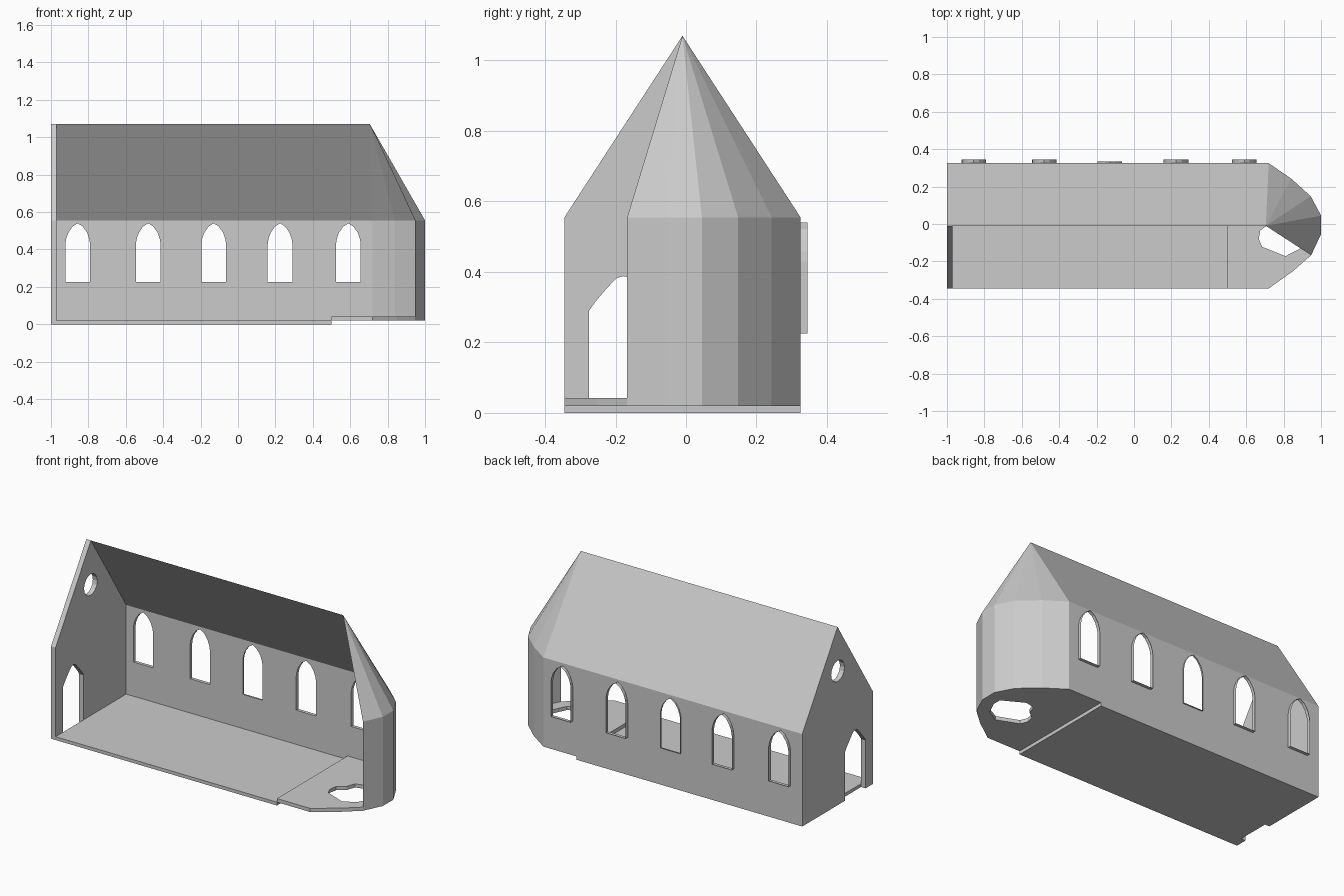
import bpy, bmesh, math
from mathutils import Vector

if "Cube" in bpy.data.objects:
    bpy.data.objects.remove(bpy.data.objects["Cube"])

EAVE, RIDGE, BACK, FRONT = 0.555, 1.07, 0.325, -0.345
APEX = (0.705, -0.01, RIDGE)


def finish(name, bm, solid=False):
    if solid:
        bmesh.ops.recalc_face_normals(bm, faces=bm.faces)
    bmesh.ops.dissolve_limit(bm, angle_limit=0.001, verts=bm.verts, edges=bm.edges)
    me = bpy.data.meshes.new(name)
    bm.to_mesh(me)
    bm.free()
    ob = bpy.data.objects.new(name, me)
    bpy.context.collection.objects.link(ob)
    return ob


def plate(name, outline, holes, place, normal, push=None):
    """Fill an outline with holes; push gives it thickness."""
    bm = bmesh.new()
    edges = []
    for loop in [outline] + holes:
        vs = [bm.verts.new(place(a, b)) for a, b in loop]
        edges += [bm.edges.new((vs[i - 1], vs[i])) for i in range(len(vs))]
    bmesh.ops.triangle_fill(bm, use_beauty=True, edges=edges, normal=normal)
    for f in bm.faces:
        f.normal_update()
        if f.normal.dot(Vector(normal)) < 0:
            f.normal_flip()
    if push:
        res = bmesh.ops.extrude_face_region(bm, geom=bm.faces[:], use_keep_orig=True)
        moved = [g for g in res["geom"] if isinstance(g, bmesh.types.BMVert)]
        bmesh.ops.translate(bm, verts=moved, vec=push)
    return finish(name, bm, bool(push))


def sheet(name, faces):
    bm = bmesh.new()
    for f in faces:
        bm.faces.new([bm.verts.new(p) for p in f])
    bmesh.ops.remove_doubles(bm, verts=bm.verts, dist=0.0001)
    return finish(name, bm)


def arch(c, half, bottom, side):
    """Pointed opening; side lists (fraction of half width, height)."""
    right = [(c + half * f, z) for f, z in side]
    left = [(c - half * f, z) for f, z in reversed(side[:-1])]
    return [(c + half, bottom)] + right + left + [(c - half, bottom)]


# Back wall with five pointed windows
win_side = [(1, 0.43), (0.93, 0.458), (0.76, 0.49), (0.42, 0.522), (0, 0.54)]
windows = [arch(c, 0.066, 0.225, win_side) for c in (-0.857, -0.48, -0.13, 0.225, 0.59)]
wall = [(-1, 0), (0.5, 0), (0.5, 0.02), (0.72, 0.02), (0.72, EAVE), (-1, EAVE)]
plate("back_wall", wall, windows, lambda x, z: (x, BACK, z), (0, 1, 0))

# Window surrounds standing out of the wall
for i, w in enumerate(windows):
    out = 0.335 if i == 2 else 0.345
    sheet(f"window_surround_{i + 1}", [
        [(*w[j - 1], BACK), (*w[j], BACK), (*w[j], out), (*w[j - 1], out)] for j in range(len(w))])
    me = bpy.data.objects[f"window_surround_{i + 1}"].data
    for v in me.vertices:
        v.co = (v.co.x, v.co.z, v.co.y)

# Gable end with off-centre door and round window
door = arch(-0.177, 0.098, 0, [(1, 0.29), (0.82, 0.315), (0.5, 0.352), (0.2, 0.383), (0, 0.388)])
gable = [(BACK, 0), (BACK, EAVE), (-0.01, RIDGE), (FRONT, EAVE), (FRONT, 0)] + door[::-1]
rose = [(-0.012 + 0.063 * math.cos(t * math.pi / 8), 0.805 + 0.063 * math.sin(t * math.pi / 8))
        for t in range(16)]
plate("gable_wall", gable, [rose], lambda y, z: (-1, y, z), (-1, 0, 0), (0.03, 0, 0))

# Nave floor
plate("nave_floor", [(-0.97, FRONT), (0.5, FRONT), (0.5, BACK), (-0.97, BACK)], [],
      lambda x, y: (x, y, 0), (0, 0, -1), (0, 0, 0.02))

# Raised apse floor with a broken opening
apse = [(0.72, BACK), (0.84, 0.243), (0.945, 0.148), (1, 0.045), (1, -0.055), (0.947, -0.167)]
floor = [(0.5, FRONT), (0.5, BACK)] + apse + [(0.85, -0.252), (0.72, FRONT)]
hole = [(0.675, -0.035), (0.667, -0.08), (0.685, -0.122), (0.81, -0.172), (0.885, -0.133),
        (0.925, -0.05), (0.925, 0.0), (0.88, 0.025), (0.80, 0.07), (0.74, 0.055), (0.72, 0.0)]
plate("apse_floor", floor, [hole], lambda x, y: (x, y, 0.02), (0, 0, -1), (0, 0, 0.022))

# Apse wall and roofs, open toward the front
sides = list(zip(apse[1:], apse[:-1]))
sheet("apse_wall", [[(*a, 0.02), (*b, 0.02), (*b, EAVE), (*a, EAVE)][::-1] for a, b in sides])
sheet("apse_roof", [[(*b, EAVE), APEX, (*a, EAVE)] for a, b in sides])
sheet("nave_roof", [[(-1, BACK, EAVE), (-1, -0.01, RIDGE), APEX, (0.72, BACK, EAVE)]])
